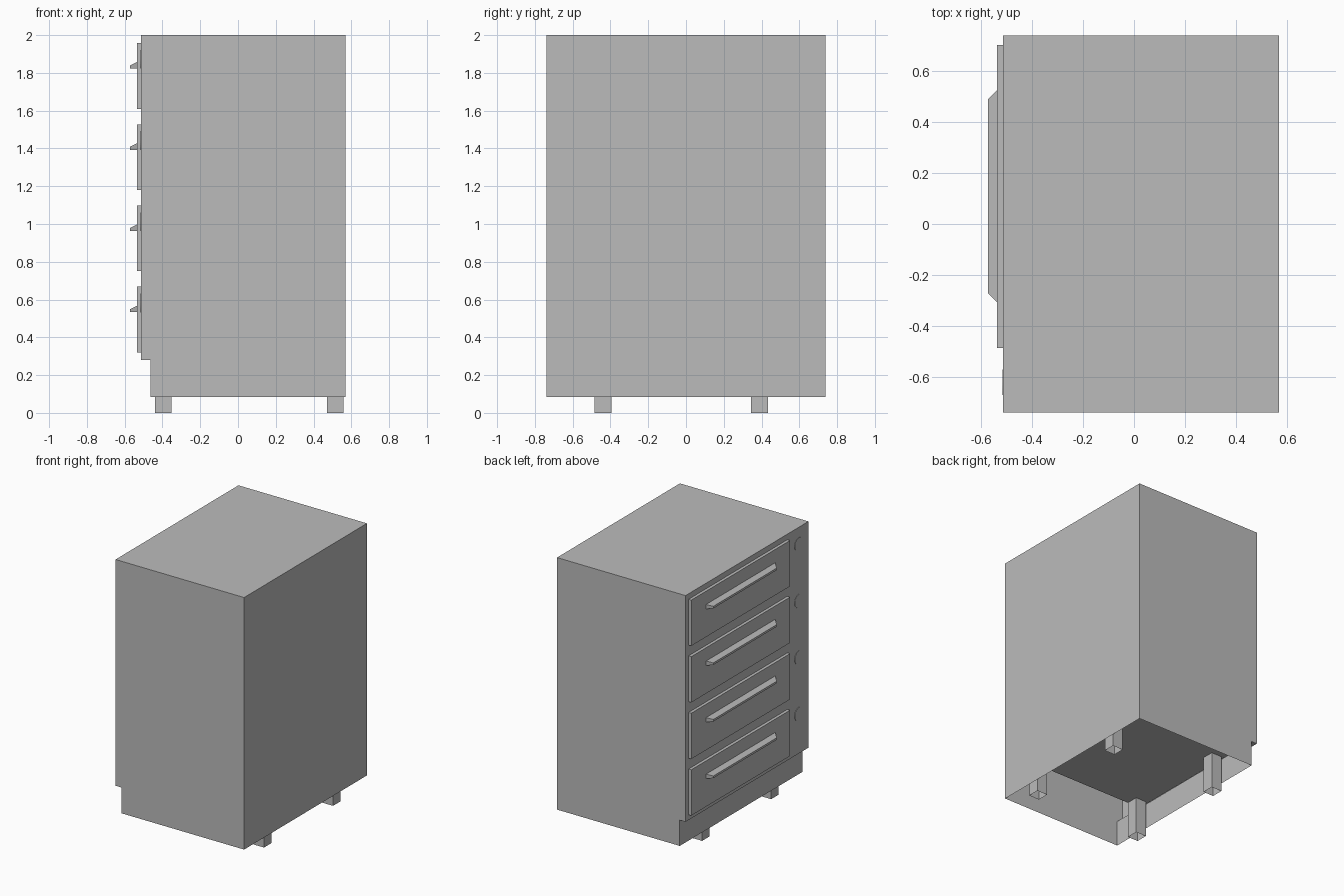
import bpy, bmesh, math
from mathutils import Matrix

cube = bpy.data.objects.get("Cube")
if cube:
    bpy.data.objects.remove(cube, do_unlink=True)

grey = bpy.data.materials.new("light_grey")
grey.use_nodes = True
COLOR = (0.5, 0.5, 0.5, 1.0)
grey.diffuse_color = COLOR
grey.node_tree.nodes["Principled BSDF"].inputs["Base Color"].default_value = COLOR


def finish(name, bm):
    mesh = bpy.data.meshes.new(name)
    bm.to_mesh(mesh)
    bm.free()
    mesh.materials.append(grey)
    obj = bpy.data.objects.new(name, mesh)
    bpy.context.collection.objects.link(obj)
    return obj


def prism(name, profile, y0, y1, open_below=None, taper=None):
    """Extrude an x-z profile from y0 to y1; optionally drop the bottom face."""
    bm = bmesh.new()
    face = bm.faces.new([bm.verts.new((x, y0, z)) for x, z in profile])
    ext = bmesh.ops.extrude_face_region(bm, geom=[face])["geom"]
    moved = [g for g in ext if isinstance(g, bmesh.types.BMVert)]
    bmesh.ops.translate(bm, verts=moved, vec=(0, y1 - y0, 0))
    if taper:                      # pull the outer ends inward
        x_tip, inset = taper
        mid = (y0 + y1) / 2
        for v in bm.verts:
            if v.co.x < x_tip:
                v.co.y += inset if v.co.y < mid else -inset
    bmesh.ops.recalc_face_normals(bm, faces=bm.faces)
    if open_below is not None:
        low = [f for f in bm.faces
               if all(abs(v.co.z - open_below) < 1e-4 for v in f.verts)]
        bmesh.ops.delete(bm, geom=low, context='FACES')
    return finish(name, bm)


def rect(x0, x1, z0, z1):
    return [(x0, z0), (x1, z0), (x1, z1), (x0, z1)]


FRONT, BACK, KICK = -0.513, 0.568, -0.464
LEDGE, RIM = 0.28, 0.084

# Hollow cabinet shell with a toe-kick notch, open underneath
prism("cabinet_shell",
      [(KICK, RIM), (BACK, RIM), (BACK, 2.0), (FRONT, 2.0), (FRONT, LEDGE), (KICK, LEDGE)],
      -0.738, 0.738, open_below=RIM)

# Raised floor inside the shell
prism("cabinet_floor", rect(KICK + 0.001, BACK - 0.001, LEDGE, LEDGE + 0.005), -0.487, 0.737)

# Four hollow feet hanging from the floor
for x_name, x in (("drawer_side", -0.44), ("rear_side", 0.47)):
    for y_name, y in (("a", -0.485), ("b", 0.345)):
        prism(f"foot_{x_name}_{y_name}", rect(x, x + 0.088, 0.0, LEDGE),
              y, y + 0.09, open_below=0.0)

# Four drawers, each with a tapered pull and a round lock
for i in range(4):
    z = 0.32 + 0.43 * i
    prism(f"drawer_front_{i + 1}", rect(-0.536, FRONT, z, z + 0.348), -0.485, 0.702)
    prism(f"drawer_handle_{i + 1}",
          [(-0.572, z + 0.213), (-0.536, z + 0.213), (-0.536, z + 0.247), (-0.572, z + 0.229)],
          -0.307, 0.524, taper=(-0.55, 0.035))
    bm = bmesh.new()
    bmesh.ops.create_cone(bm, cap_ends=True, segments=24, radius1=0.05, radius2=0.05, depth=0.006,
                          matrix=Matrix.Translation((FRONT, -0.62, z + 0.262))
                          @ Matrix.Rotation(math.pi / 2, 4, 'Y'))
    finish(f"drawer_lock_{i + 1}", bm)
